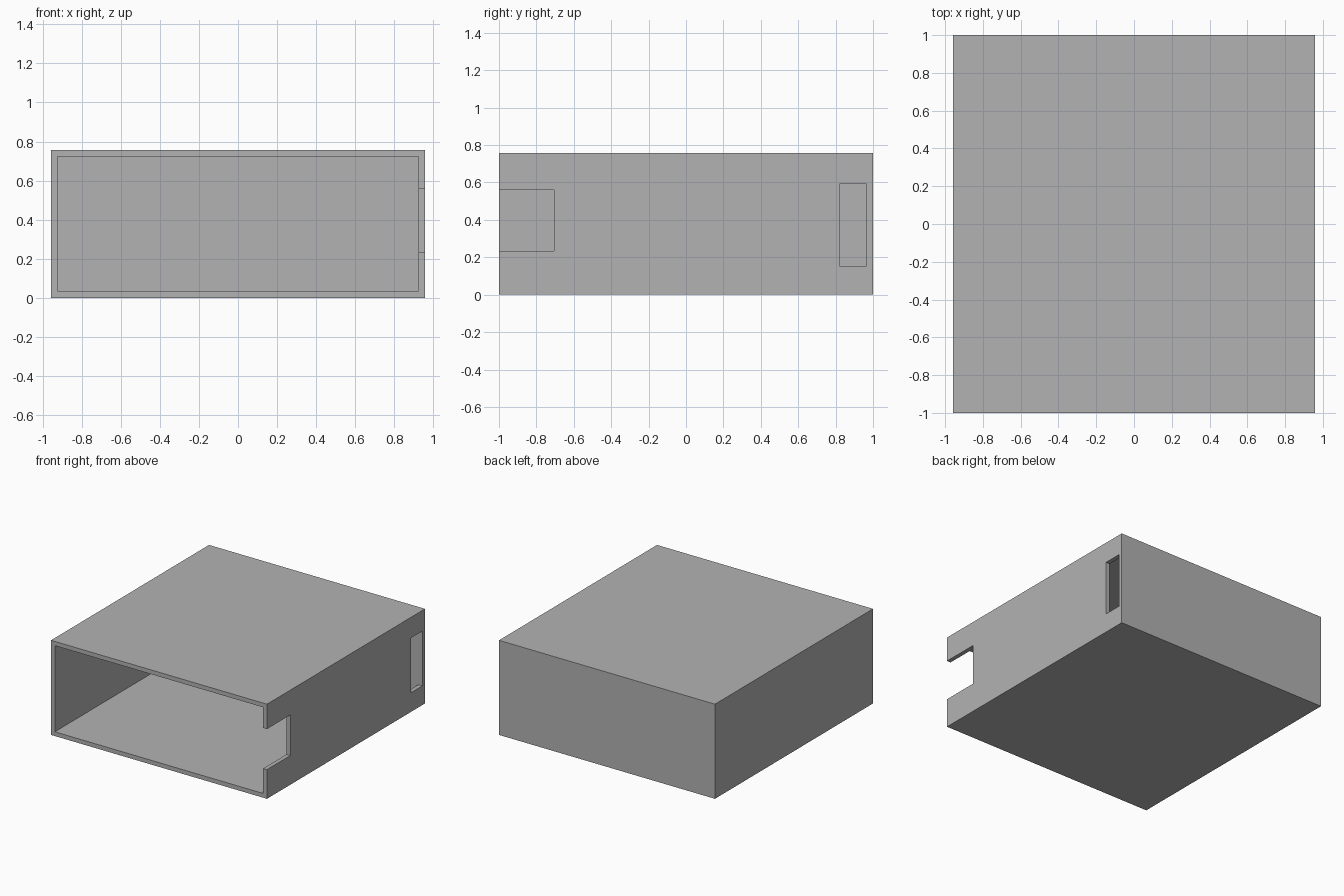
import bpy

if "Cube" in bpy.data.objects:
    bpy.data.objects.remove(bpy.data.objects["Cube"])

grey = bpy.data.materials.new("light grey")
grey.diffuse_color = (0.448, 0.448, 0.448, 1)
grey.use_nodes = True
grey.node_tree.nodes["Principled BSDF"].inputs["Base Color"].default_value = grey.diffuse_color


def box(name, lo, hi):
    """Axis-aligned box between two corners."""
    bpy.ops.mesh.primitive_cube_add(size=1)
    ob = bpy.context.object
    ob.name = name
    for v in ob.data.vertices:
        v.co = [(a + b) / 2 + c * (b - a) for a, b, c in zip(lo, hi, v.co)]
    ob.data.materials.append(grey)
    return ob


W, D, H, T = 0.957, 1.0, 0.758, 0.034   # half width, half depth, height, wall

# Outer shell
shell = box("case_shell", (-W, -D, 0), (W, D, H))

# Openings: hollow interior, cable notch at the front edge, slot near the back
cutters = [
    box("interior_cutter", (-W + T, -D - 0.1, T), (W - T, D - T, H - T)),
    box("notch_cutter", (W - 0.1, -D - 0.2, 0.234), (W + 0.1, -0.705, 0.559)),
    box("slot_cutter", (W - 0.1, 0.82, 0.154), (W + 0.1, D - T, 0.592)),
]
for c in cutters:
    mod = shell.modifiers.new(c.name, 'BOOLEAN')
    mod.operation = 'DIFFERENCE'
    mod.solver = 'EXACT'
    mod.object = c

# Bake the cuts, then remove the helpers
bpy.ops.object.select_all(action='DESELECT')
bpy.context.view_layer.objects.active = shell
shell.select_set(True)
for c in cutters:
    bpy.ops.object.modifier_apply(modifier=c.name)
for c in cutters:
    bpy.data.objects.remove(c)
